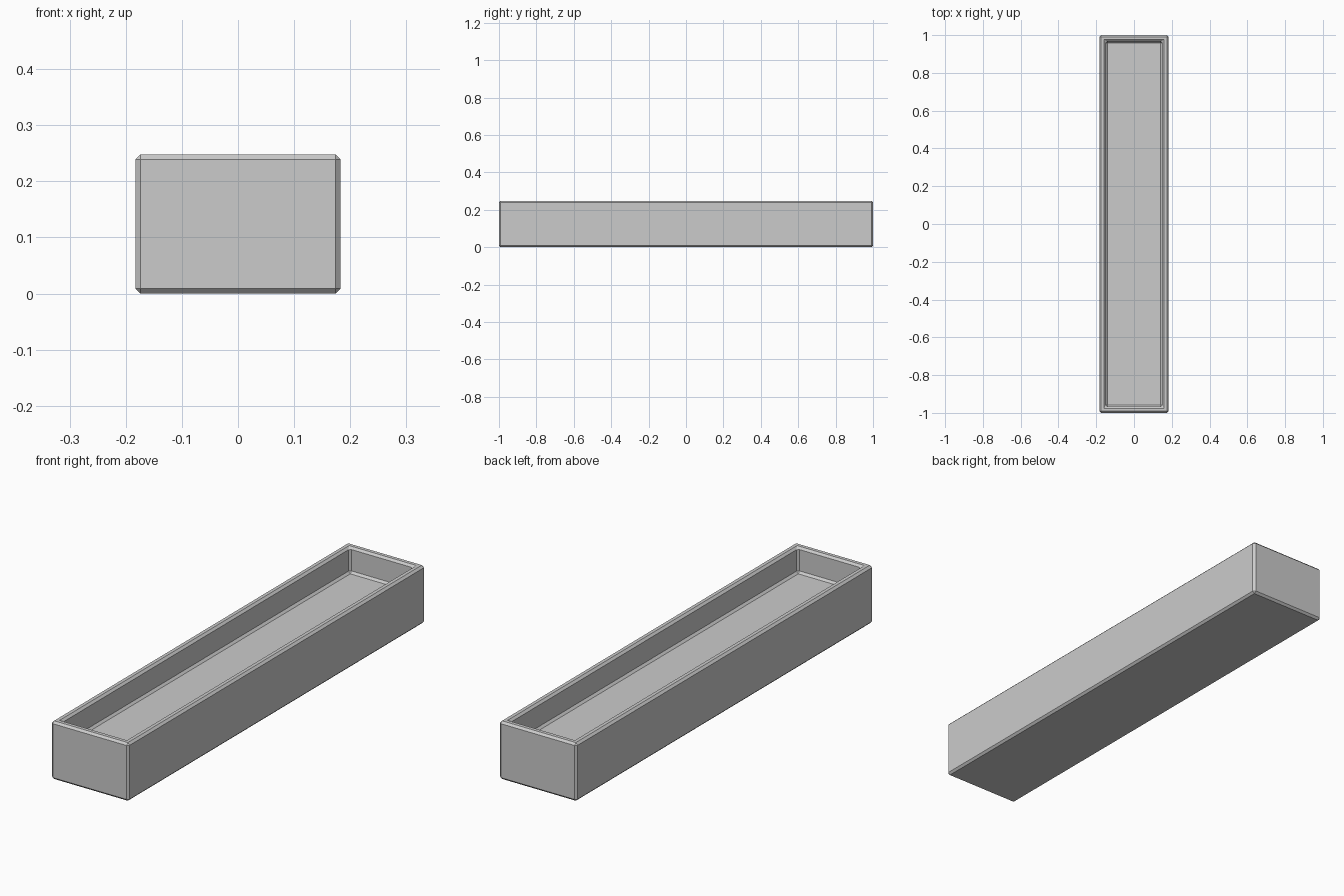
import bpy, bmesh

if "Cube" in bpy.data.objects:
    bpy.data.objects.remove(bpy.data.objects["Cube"])

W, L, H = 0.366, 2.0, 0.248     # outer size
WALL, FLOOR_Z, CHAMFER = 0.033, 0.139, 0.009

# Solid block standing on the ground
bm = bmesh.new()
bmesh.ops.create_cube(bm, size=1)
for v in bm.verts:
    v.co = (v.co.x * W, v.co.y * L, (v.co.z + 0.5) * H)

# Rim and sunken floor
bm.normal_update()
top = max(bm.faces, key=lambda f: f.calc_center_median().z)
bmesh.ops.inset_region(bm, faces=[top], thickness=WALL, use_even_offset=True)
result = bmesh.ops.extrude_discrete_faces(bm, faces=[top])
for v in result["faces"][0].verts:
    v.co.z = FLOOR_Z

# Chamfer the outer, rim and inner corner edges (not the flat rim mitres)
bm.normal_update()
edges = [e for e in bm.edges if e.calc_face_angle(0) > 0.5]
bmesh.ops.bevel(bm, geom=edges, offset=CHAMFER, offset_type='OFFSET',
                segments=1, affect='EDGES', clamp_overlap=True)
bmesh.ops.recalc_face_normals(bm, faces=bm.faces)

mesh = bpy.data.meshes.new("planter_box")
bm.to_mesh(mesh)
bm.free()
bpy.context.collection.objects.link(bpy.data.objects.new("planter_box", mesh))
